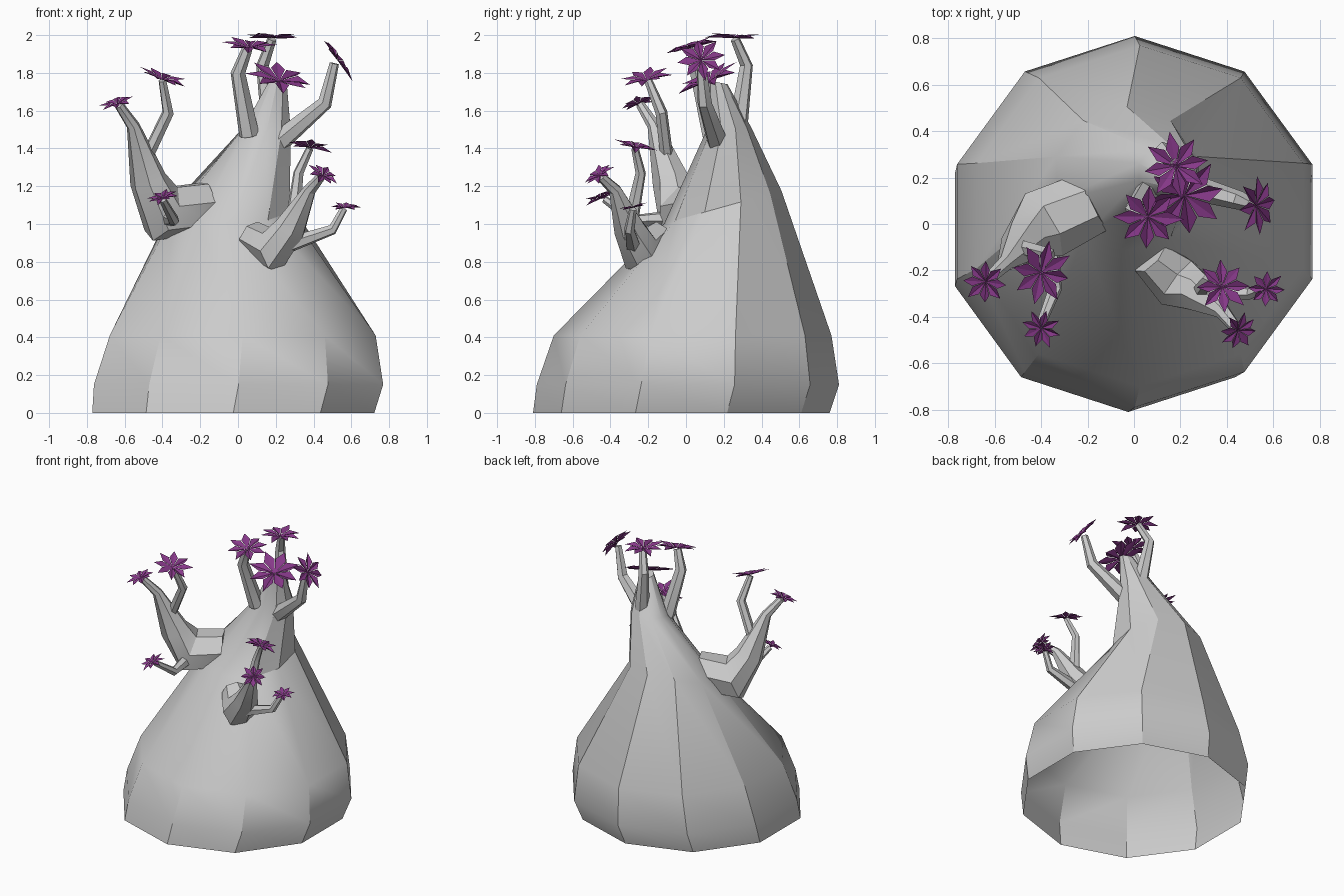
import bpy, bmesh, random
from math import sin, cos, pi, radians
from mathutils import Vector, Matrix

if "Cube" in bpy.data.objects:
    bpy.data.objects.remove(bpy.data.objects["Cube"])

random.seed(4)

purple = bpy.data.materials.new("petal_purple")
purple.diffuse_color = (0.24, 0.04, 0.25, 1)
purple.use_nodes = True
purple.node_tree.nodes["Principled BSDF"].inputs["Base Color"].default_value = purple.diffuse_color


def finish(name, bm, smooth=None, mat=None, normals=True):
    if normals:
        bmesh.ops.recalc_face_normals(bm, faces=bm.faces)
    mesh = bpy.data.meshes.new(name)
    bm.to_mesh(mesh)
    bm.free()
    ob = bpy.data.objects.new(name, mesh)
    bpy.context.collection.objects.link(ob)
    if mat:
        mesh.materials.append(mat)
    if smooth:
        bpy.ops.object.select_all(action='DESELECT')
        ob.select_set(True)
        bpy.context.view_layer.objects.active = ob
        bpy.ops.object.shade_smooth_by_angle(angle=radians(smooth))
    return ob


def loft(bm, rings, cap_start, cap_end):
    loops = [[bm.verts.new(p) for p in ring] for ring in rings]
    n = len(loops[0])
    for a, b in zip(loops, loops[1:]):
        for i in range(n):
            j = (i + 1) % n
            bm.faces.new((a[i], a[j], b[j], b[i]))
    if cap_start:
        bm.faces.new(loops[0][::-1])
    if cap_end:
        bm.faces.new(loops[-1])


def branch(name, points, sides):
    """Tapered tube through (x, y, z, radius) points."""
    pts = [Vector(p[:3]) for p in points]
    rings = []
    side = None
    for k, p in enumerate(pts):
        t = (pts[min(k + 1, len(pts) - 1)] - pts[max(k - 1, 0)]).normalized()
        if side is None:
            side = t.orthogonal()
        side = (side - t * side.dot(t)).normalized()
        up = t.cross(side)
        r = points[k][3]
        rings.append([p + r * (cos(2 * pi * i / sides) * side + sin(2 * pi * i / sides) * up)
                      for i in range(sides)])
    bm = bmesh.new()
    loft(bm, rings, True, True)
    return finish(name, bm, 30)


def flower(name, centre, normal, r, petals=8):
    """Pointed folded petals around one centre."""
    bm = bmesh.new()
    turn = random.uniform(0, pi)
    mid = bm.verts.new((0, 0, -0.04 * r))
    for i in range(petals):
        a = turn + 2 * pi * i / petals
        length = r * random.uniform(0.92, 1.08)
        lift = r * random.uniform(-0.06, 0.16)
        tip = bm.verts.new((length * cos(a), length * sin(a), lift))
        s = [bm.verts.new((0.6 * r * cos(a + d), 0.6 * r * sin(a + d), 0.1 * r)) for d in (-0.36, 0.36)]
        bm.faces.new((mid, s[0], tip))
        bm.faces.new((mid, tip, s[1]))
    rot = Vector((0, 0, 1)).rotation_difference(Vector(normal).normalized()).to_matrix().to_4x4()
    bm.transform(Matrix.Translation(centre) @ rot)
    return finish(name, bm, mat=purple, normals=False)


# Trunk: ten-sided open shell (cx, cy, z, rx, ry, slope along y)
trunk = [(-0.025, -0.025, 0, 0.785, 0.785, 0),
         (0.003, 0.01, 0.15, 0.805, 0.80, 0),
         (0.025, 0.035, 0.41, 0.74, 0.735, 0),
         (-0.03, 0.195, 1.09, 0.32, 0.31, 0.28),
         (0.15, 0.225, 1.50, 0.135, 0.12, 0.1),
         (0.21, 0.17, 1.75, 0.05, 0.05, -0.2)]
bm = bmesh.new()
loft(bm, [[(cx + rx * sin(2 * pi * i / 10), cy + ry * cos(2 * pi * i / 10),
            z + slope * ry * cos(2 * pi * i / 10)) for i in range(10)]
          for cx, cy, z, rx, ry, slope in trunk], False, True)
finish("trunk", bm, 30)

# Thick side branches
branch("left_branch", [(-0.17, 0.10, 1.09, 0.14), (-0.40, -0.01, 1.06, 0.16),
                       (-0.475, -0.08, 1.23, 0.10), (-0.555, -0.17, 1.52, 0.035),
                       (-0.63, -0.24, 1.63, 0.025)], 7)
branch("right_branch", [(0.07, -0.14, 0.93, 0.09), (0.19, -0.25, 0.86, 0.12),
                        (0.28, -0.30, 0.98, 0.085), (0.38, -0.375, 1.18, 0.035),
                        (0.44, -0.45, 1.25, 0.025)], 7)

# Thin twigs
twigs = {
    "top_left": [(0.06, 0.14, 1.47, 0.055), (0.0, 0.06, 1.80, 0.04), (0.05, 0.03, 1.93, 0.028)],
    "top_back": [(0.18, 0.27, 1.48, 0.055), (0.13, 0.32, 1.84, 0.035), (0.18, 0.26, 1.98, 0.025)],
    "top_right": [(0.21, 0.17, 1.43, 0.06), (0.46, 0.10, 1.64, 0.04), (0.51, 0.08, 1.85, 0.025)],
    "left_upper": [(-0.49, -0.10, 1.34, 0.035), (-0.37, -0.13, 1.59, 0.032), (-0.40, -0.20, 1.76, 0.022)],
    "left_front": [(-0.37, -0.06, 1.03, 0.045), (-0.34, -0.28, 1.02, 0.03), (-0.40, -0.43, 1.13, 0.02)],
    "right_upper": [(0.29, -0.29, 1.02, 0.04), (0.32, -0.24, 1.27, 0.028), (0.38, -0.27, 1.40, 0.02)],
    "right_side": [(0.24, -0.28, 0.88, 0.045), (0.50, -0.30, 0.97, 0.028), (0.56, -0.28, 1.08, 0.02)],
}
for name, pts in twigs.items():
    branch(name + "_twig", pts, 6)

# Flowers: centre, facing, radius
flowers = [((0.06, 0.03, 1.94), (0.05, -0.25, 1), 0.145),
           ((0.18, 0.25, 1.99), (0, 0.03, 1), 0.14),
           ((0.22, 0.12, 1.765), (0.2, -0.42, 1), 0.18),
           ((0.53, 0.08, 1.87), (0.82, -0.1, 0.57), 0.13),
           ((0.38, -0.27, 1.41), (0.22, 0.22, 1), 0.115),
           ((0.45, -0.46, 1.26), (0.4, -0.5, 0.75), 0.09),
           ((0.57, -0.28, 1.09), (0, -0.2, 1), 0.08),
           ((-0.64, -0.25, 1.64), (-0.3, -0.3, 1), 0.10),
           ((-0.40, -0.21, 1.77), (0.3, -0.2, 1), 0.135),
           ((-0.40, -0.45, 1.14), (-0.3, -0.4, 1), 0.085)]
for k, (c, n, r) in enumerate(flowers):
    flower("flower_%d" % (k + 1), c, n, r)
